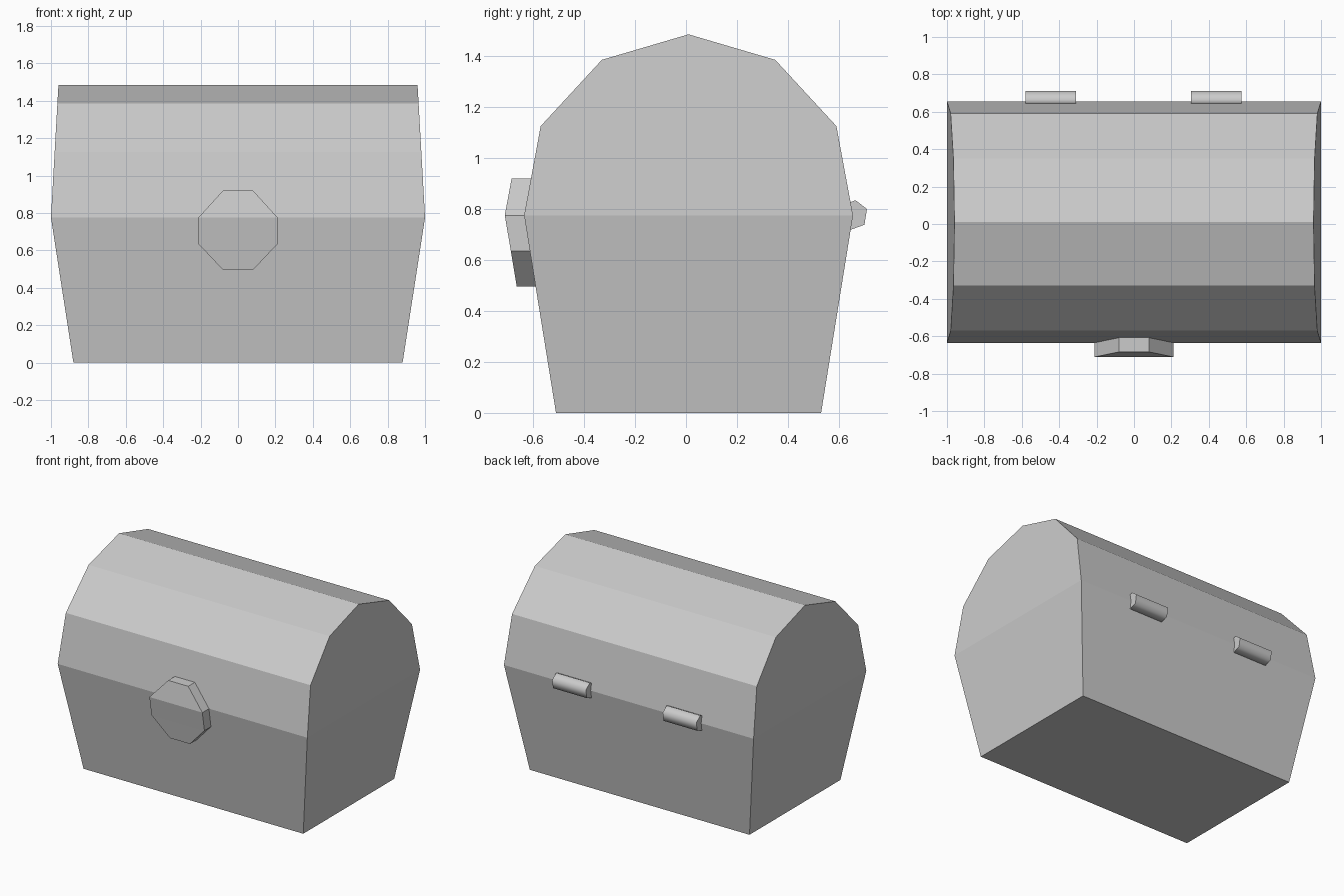
import bpy, bmesh

if "Cube" in bpy.data.objects:
    bpy.data.objects.remove(bpy.data.objects["Cube"])


def loft(name, rings, smooth=False):
    """Join matching rings of points with quads and cap both ends."""
    bm = bmesh.new()
    rows = [[bm.verts.new(p) for p in ring] for ring in rings]
    n = len(rows[0])
    for a, b in zip(rows, rows[1:]):
        for i in range(n):
            j = (i + 1) % n
            bm.faces.new((a[i], a[j], b[j], b[i])).smooth = smooth
    bm.faces.new(rows[0])
    bm.faces.new(rows[-1])
    bmesh.ops.recalc_face_normals(bm, faces=bm.faces)
    mesh = bpy.data.meshes.new(name)
    bm.to_mesh(mesh)
    bm.free()
    obj = bpy.data.objects.new(name, mesh)
    bpy.context.collection.objects.link(obj)
    return obj


def extrude_x(name, profile, half_width, x=0, smooth=False):
    """Sweep a (y, z) profile along x, with a half width that depends on z."""
    return loft(name, [[(x + s * half_width(z), y, z) for y, z in profile]
                       for s in (-1, 1)], smooth)


RIM = 0.775

# Chest base, flaring towards the rim
extrude_x("chest_base",
          [(-0.51, 0), (0.53, 0), (0.655, RIM), (-0.635, RIM)],
          lambda z: 0.88 + 0.12 * z / RIM)

# Domed lid, ends leaning slightly inwards
extrude_x("chest_lid",
          [(-0.635, RIM), (0.655, RIM), (0.59, 1.125), (0.35, 1.385),
           (0.01, 1.485), (-0.33, 1.385), (-0.57, 1.125)],
          lambda z: 1 - 0.04 * (z - RIM) / (1.485 - RIM))

# Octagonal lock plate, bent at the rim to follow the front
lock_rows = [(0.08, -0.588, 0.495), (0.212, -0.611, 0.635),
             (0.212, -0.635, RIM), (0.08, -0.608, 0.92)]
loft("lock_plate",
     [[(-w, y, z), (w, y, z), (w, y - 0.076, z), (-w, y - 0.076, z)]
      for w, y, z in lock_rows])

# Two rounded hinges at the back
hinge_profile = [(0.64, 0.825), (0.665, 0.834), (0.71, 0.80),
                 (0.70, 0.738), (0.645, 0.718), (0.62, 0.77)]
for side, x in (("left", -0.445), ("right", 0.44)):
    extrude_x("hinge_" + side, hinge_profile, lambda z: 0.135, x, smooth=True)
